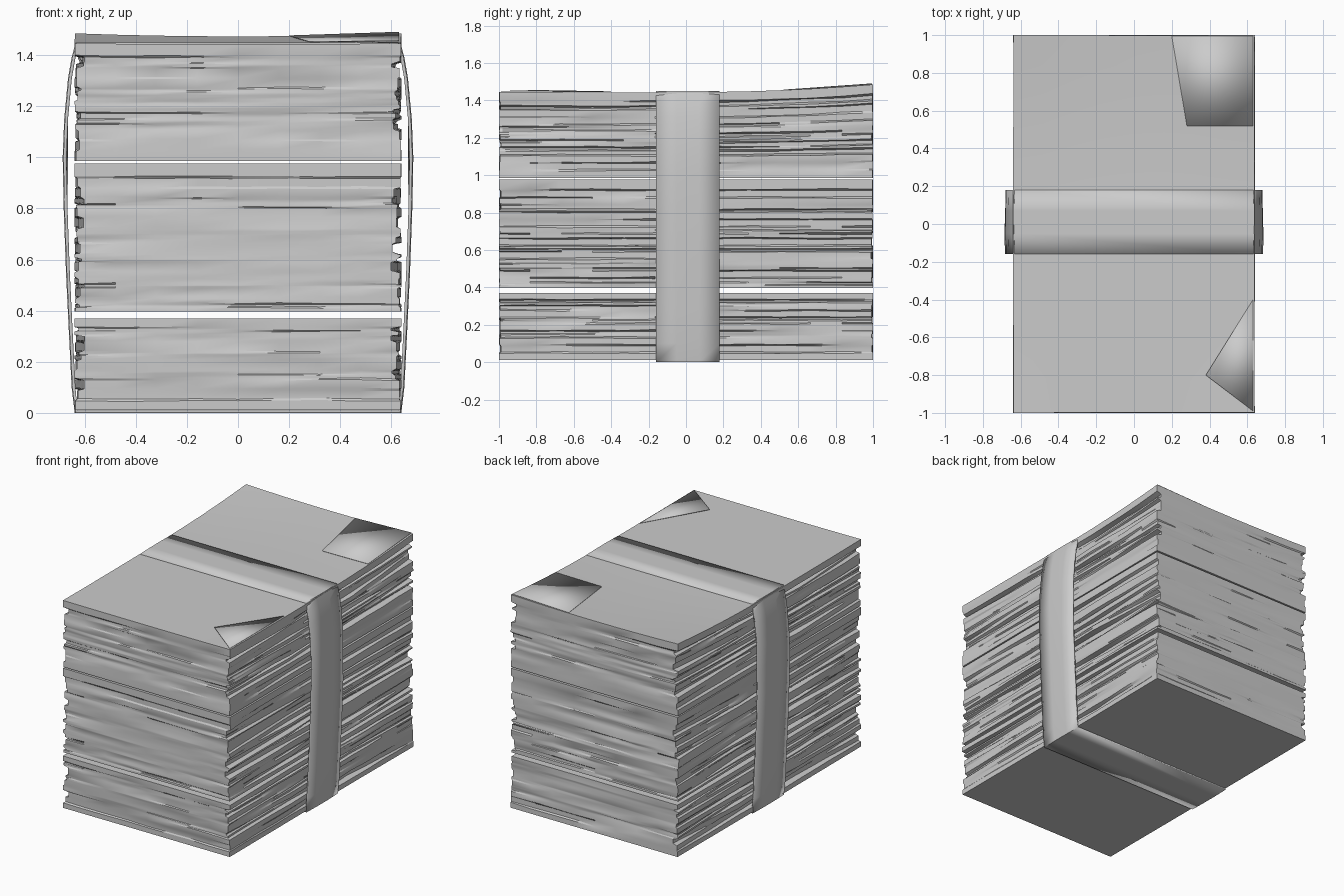
import bpy, bmesh, random
from mathutils import Vector

random.seed(11)
cube = bpy.data.objects.get("Cube")
if cube:
    bpy.data.objects.remove(cube, do_unlink=True)

paper = bpy.data.materials.new("grey paper")
paper.use_nodes = True
GREY = (0.6, 0.6, 0.6, 1)
paper.diffuse_color = GREY
paper.node_tree.nodes["Principled BSDF"].inputs["Base Color"].default_value = GREY

HX, HY = 0.64, 1.0     # half width and half length of the sheets
NX, NY = 8, 12         # divisions along the short and long sides


def finish(bm, name, angle=0.5):
    bmesh.ops.recalc_face_normals(bm, faces=bm.faces[:])
    mesh = bpy.data.meshes.new(name)
    bm.to_mesh(mesh)
    bm.free()
    ob = bpy.data.objects.new(name, mesh)
    bpy.context.collection.objects.link(ob)
    mesh.materials.append(paper)
    bpy.ops.object.select_all(action='DESELECT')
    ob.select_set(True)
    bpy.context.view_layer.objects.active = ob
    bpy.ops.object.shade_smooth_by_angle(angle=angle)
    return ob


# Grid cells around the rim of a sheet, counter-clockwise
RIM = ([(i, 0) for i in range(NX)] + [(NX, j) for j in range(NY)] +
       [(i, NY) for i in range(NX, 0, -1)] + [(0, j) for j in range(NY, 0, -1)])


def grid_xy(i, j):
    return (2 * i / NX - 1) * HX, (2 * j / NY - 1) * HY


def top_lift(x, y):
    # The top sheet rises toward the back and sags in the middle
    return 0.03 * max(0, (y - 0.1) / 0.9) ** 2 + 0.012 * (x / HX) ** 2 * (y + 0.4) ** 2 / 2


def ragged_line(n, depth):
    # Inset along one side, drifting smoothly between random depths
    ends = [random.random() ** 1.6 * depth for _ in range(4)]
    line = []
    for k in range(n + 1):
        s = k / n * 2.999
        a, f = int(s), s - int(s)
        line.append(ends[a] * (1 - f) + ends[a + 1] * f)
    return line


def bundle(name, z0, z1, lift):
    bm = bmesh.new()
    # Uneven pack boundaries from bottom to top
    levels = [0.0]
    while levels[-1] < z1 - z0 - 0.03:
        levels.append(levels[-1] + random.choice((0.012, 0.018, 0.025, 0.04)))
    levels[-1] = z1 - z0
    rings = []
    for k in range(len(levels) - 1):
        lo, hi = levels[k], levels[k + 1]
        edge = k in (0, len(levels) - 2)
        d = 0.008 if edge else 0.042
        left, right = ragged_line(NY, d), ragged_line(NY, d)
        front, back = ragged_line(NX, d * 0.25), ragged_line(NX, d * 0.25)
        step = min(0.004, (hi - lo) * 0.2)
        for h, is_end in ((lo + step * (k > 0), k == 0),
                          (hi - step * (k < len(levels) - 2), k == len(levels) - 2)):
            ring = {}
            for i, j in RIM:
                x, y = grid_xy(i, j)
                zlift = lift * top_lift(x, y) * h / (z1 - z0)
                x += left[j] * (i == 0) - right[j] * (i == NX)
                y += front[i] * (j == 0) - back[i] * (j == NY)
                wobble = 0 if is_end else random.uniform(-1, 1) * step * 0.7
                ring[i, j] = bm.verts.new((x, y, z0 + h + zlift + wobble))
            rings.append(ring)
    # Side walls
    for a, b in zip(rings, rings[1:]):
        for p, q in zip(RIM, RIM[1:] + RIM[:1]):
            bm.faces.new((a[p], a[q], b[q], b[p]))
    # Bottom and top sheets
    for ring, z, up in ((rings[0], z0, 0), (rings[-1], z1, lift)):
        for i in range(1, NX):
            for j in range(1, NY):
                x, y = grid_xy(i, j)
                ring[i, j] = bm.verts.new((x, y, z + up * top_lift(x, y)))
        for i in range(NX):
            for j in range(NY):
                bm.faces.new([ring[c] for c in ((i, j), (i + 1, j), (i + 1, j + 1), (i, j + 1))])
    finish(bm, name)


bundle("bottom_bundle", 0.012, 0.37, 0)
bundle("middle_bundle", 0.396, 0.976, 0)
bundle("top_bundle", 0.986, 1.443, 1)


# Paper strap: a closed band bowed outward at both sides
outline = [(0.638, 0.0), (0.65, 0.1), (0.66, 0.3), (0.672, 0.55), (0.681, 0.8),
           (0.685, 1.0), (0.679, 1.15), (0.664, 1.31), (0.65, 1.39), (0.634, 1.45)]
loop = outline + [(-x, z) for x, z in reversed(outline)]
centre = Vector((0, 0.725))
bm = bmesh.new()
rows = []
for x, z in loop:
    row = []
    for y, out in ((-0.16, 0), (-0.05, 0.003), (0.07, 0.003), (0.18, 0)):
        side = 1 if x > 0 else -1
        crease = 0.006 if 0.9 < z < 1.1 and y > 0 else 0
        row.append(bm.verts.new((x + side * (out - crease - 0.002), y, z)))
    rows.append(row)
for a, b in zip(rows, rows[1:] + rows[:1]):
    for k in range(3):
        bm.faces.new((a[k], a[k + 1], b[k + 1], b[k]))
strap = finish(bm, "strap", 0.9)
solid = strap.modifiers.new("thickness", 'SOLIDIFY')
solid.thickness = 0.012
solid.offset = -1


# Creased corners lying on the top sheet
def flap(name, points):
    bm = bmesh.new()
    bm.faces.new([bm.verts.new((x, y, 1.444 + top_lift(x, y) + h)) for x, y, h in points])
    ob = finish(bm, name)
    m = ob.modifiers.new("thickness", 'SOLIDIFY')
    m.thickness = 0.003


flap("front_corner_fold", [(0.38, -0.8, 0.008), (0.63, -0.99, 0.001), (0.63, -0.4, 0.001)])
flap("back_corner_fold", [(0.2, 0.995, 0.002), (0.28, 0.52, 0.002), (0.63, 0.52, 0.002), (0.63, 0.995, 0.006)])
